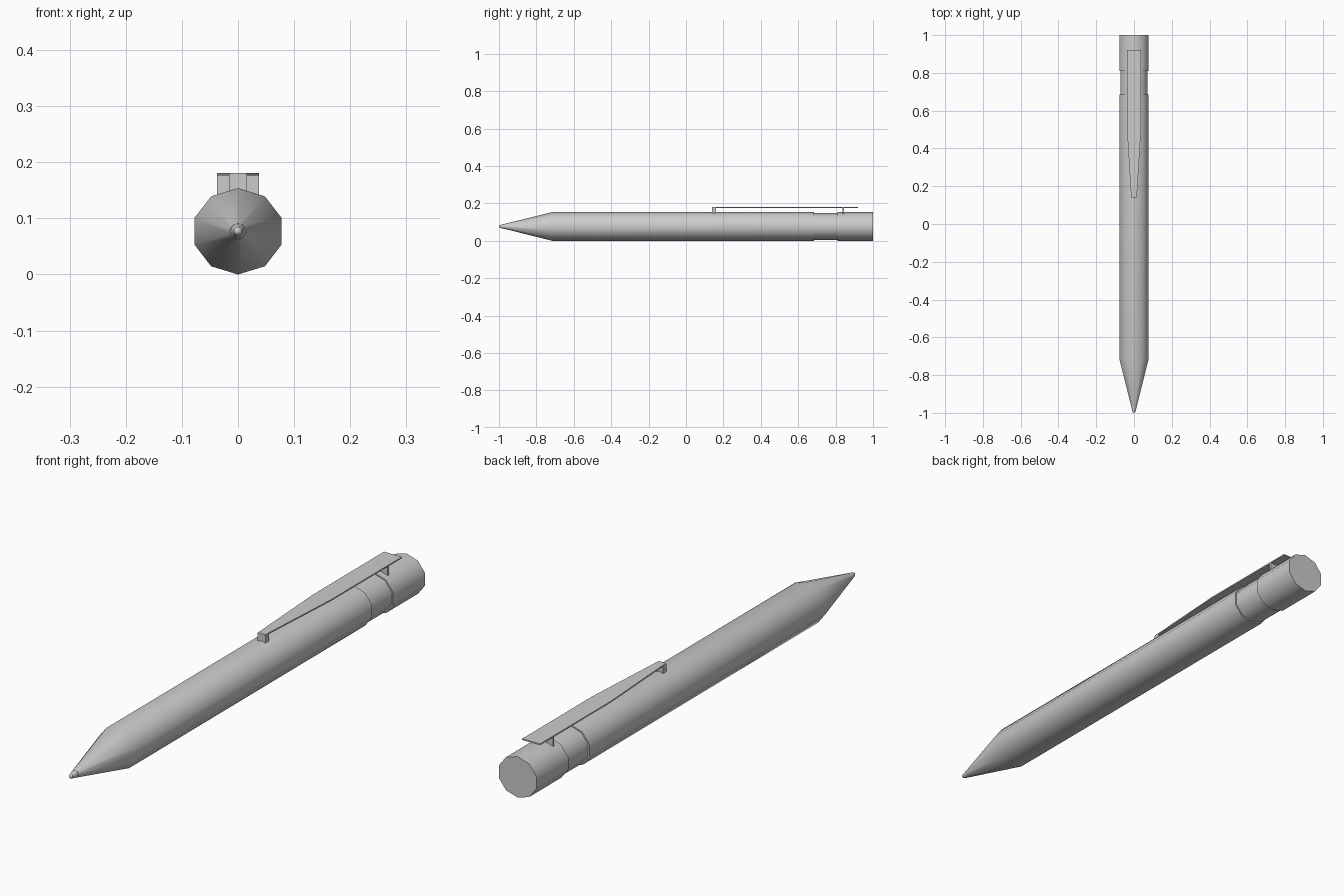
import bpy, bmesh, math

if "Cube" in bpy.data.objects:
    bpy.data.objects.remove(bpy.data.objects["Cube"])

AXIS_Z = 0.077      # height of the pen axis
WIDEN = 1.06        # barrel is slightly wider than tall


def finish(name, bm, angle=None):
    bmesh.ops.recalc_face_normals(bm, faces=bm.faces)
    mesh = bpy.data.meshes.new(name)
    bm.to_mesh(mesh)
    bm.free()
    obj = bpy.data.objects.new(name, mesh)
    bpy.context.collection.objects.link(obj)
    if angle:
        bpy.ops.object.select_all(action='DESELECT')
        obj.select_set(True)
        bpy.context.view_layer.objects.active = obj
        bpy.ops.object.shade_smooth_by_angle(angle=math.radians(angle))
    return obj


def lathe(name, profile, sides=10, widen=WIDEN):
    """Sweep (y, radius) pairs around the pen axis, capping both ends."""
    bm = bmesh.new()
    rings = []
    for y, r in profile:
        angles = [2 * math.pi * i / sides for i in range(sides)]
        rings.append([bm.verts.new((r * widen * math.sin(a), y, AXIS_Z + r * math.cos(a)))
                      for a in angles])
    for a, b in zip(rings, rings[1:]):
        for i in range(sides):
            j = (i + 1) % sides
            bm.faces.new((a[i], a[j], b[j], b[i]))
    bm.faces.new(rings[0])
    bm.faces.new(rings[-1])
    return finish(name, bm, 40)


def prism(name, outline, z0, z1):
    """Extrude a half outline of (x, y) points, mirrored across x = 0."""
    pts = outline + [(-x, y) for x, y in reversed(outline)]
    bm = bmesh.new()
    face = bm.faces.new([bm.verts.new((x, y, z0)) for x, y in pts])
    new = bmesh.ops.extrude_face_region(bm, geom=[face])['geom']
    bmesh.ops.translate(bm, vec=(0, 0, z1 - z0),
                        verts=[v for v in new if isinstance(v, bmesh.types.BMVert)])
    return finish(name, bm)


# Ten-sided barrel with tapered point, recessed collar and end cap
lathe("barrel", [(-0.968, 0.014), (-0.715, 0.077), (0.685, 0.077)])
lathe("collar", [(0.68, 0.072), (0.815, 0.072)])
lathe("end_cap", [(0.81, 0.077), (1.0, 0.077)])

# Writing tip and ball
lathe("tip", [(-0.96, 0.014), (-0.972, 0.013), (-0.992, 0.008)], 20, 1)
lathe("ball", [(-0.99, 0.008), (-0.995, 0.007), (-0.999, 0.004), (-1.0, 0.001)], 20, 1)

# Clip plate with its end pad and rear post
prism("clip_plate", [(0.015, 0.14), (0.037, 0.50), (0.037, 0.92)], 0.176, 0.181)
prism("clip_pad", [(0.016, 0.14), (0.016, 0.16)], 0.148, 0.178)
prism("clip_post", [(0.037, 0.836), (0.037, 0.844)], 0.138, 0.178)
